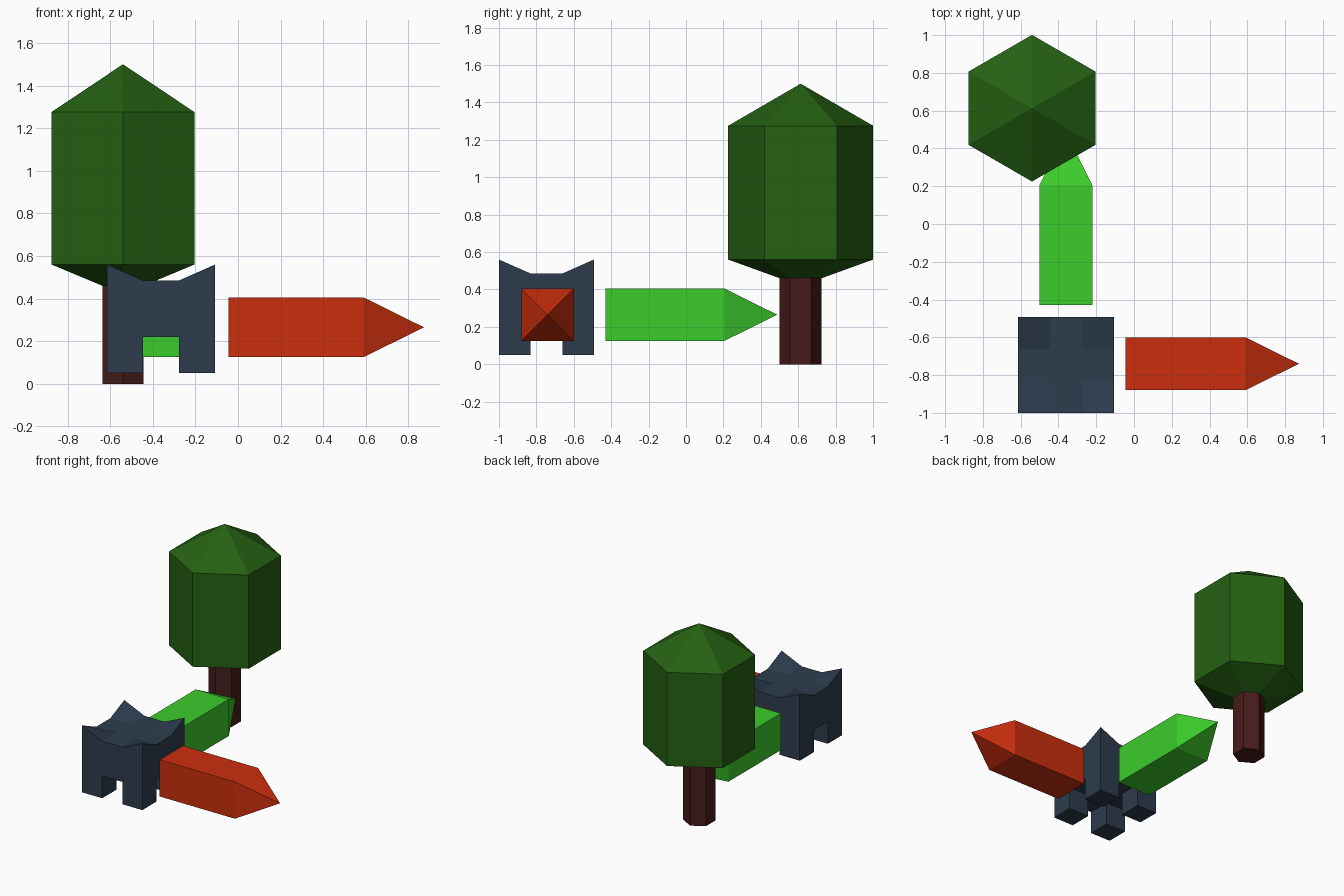
import bpy, bmesh, math

if "Cube" in bpy.data.objects:
    bpy.data.objects.remove(bpy.data.objects["Cube"])


def finish(bm, name, color):
    bmesh.ops.recalc_face_normals(bm, faces=bm.faces[:])
    mesh = bpy.data.meshes.new(name)
    bm.to_mesh(mesh)
    bm.free()
    mat = bpy.data.materials.new(name + "_color")
    mat.diffuse_color = (*color, 1)
    mat.use_nodes = True
    mat.node_tree.nodes["Principled BSDF"].inputs["Base Color"].default_value = mat.diffuse_color
    mesh.materials.append(mat)
    obj = bpy.data.objects.new(name, mesh)
    bpy.context.collection.objects.link(obj)
    return obj


def stacked(name, sides, rings, color, turn):
    """Prism stack along z from (radius, z) rings; radius 0 makes a point."""
    bm = bmesh.new()
    previous = None
    for r, z in rings:
        if r == 0:
            ring = [bm.verts.new((0, 0, z))] * sides
        else:
            ring = [bm.verts.new((r * math.cos(turn + math.tau * i / sides),
                                  r * math.sin(turn + math.tau * i / sides), z))
                    for i in range(sides)]
        if previous is None:
            bm.faces.new(ring)
        else:
            for i in range(sides):
                j = (i + 1) % sides
                quad = [previous[i], previous[j], ring[j], ring[i]]
                bm.faces.new(list(dict.fromkeys(quad)))
        previous = ring
    if rings[-1][0]:
        bm.faces.new(previous)
    return finish(bm, name, color)


# Tree: hexagonal trunk and crown
tree_at = (-0.54, 0.613, 0)
trunk = stacked("tree_trunk", 6, [(0.112, 0), (0.112, 0.465)],
                (0.06, 0.012, 0.01), math.pi / 2)
crown = stacked("tree_crown", 6,
                [(0.112, 0.46), (0.388, 0.56), (0.388, 1.275), (0, 1.5)],
                (0.018, 0.12, 0.006), math.pi / 2)
trunk.location = crown.location = tree_at

# Axis pointers: square bars with pyramid tips
half = 0.14 * math.sqrt(2)
bar = [(half, 0), (half, 0.635), (0, 0.918)]
red = stacked("red_pointer", 4, bar, (0.6, 0.028, 0.004), math.pi / 4)
red.rotation_euler = (0, math.pi / 2, 0)
red.location = (-0.045, -0.74, 0.265)
green = stacked("green_pointer", 4, bar, (0.045, 0.6, 0.025), math.pi / 4)
green.rotation_euler = (-math.pi / 2, 0, 0)
green.location = (-0.361, -0.43, 0.265)

# Central block: slab with four legs and raised top corners
bm = bmesh.new()
bmesh.ops.create_grid(bm, x_segments=3, y_segments=3, size=0.254)
base = bm.faces[:]
for v in bm.verts:
    v.co.z = 0.22
up = bmesh.ops.extrude_face_region(bm, geom=base, use_keep_orig=True)
for v in [g for g in up["geom"] if isinstance(g, bmesh.types.BMVert)]:
    is_corner = abs(v.co.x) > 0.2 and abs(v.co.y) > 0.2
    v.co.z = 0.56 if is_corner else 0.485
corners = []
for f in bm.faces:
    c = f.calc_center_median()
    if abs(c.x) > 0.1 and abs(c.y) > 0.1 and abs(c.z - 0.22) < 0.001:
        corners.append(f)
legs = bmesh.ops.extrude_discrete_faces(bm, faces=corners)
for f in legs["faces"]:
    for v in f.verts:
        v.co.z = 0.05
block = finish(bm, "legged_block", (0.026, 0.045, 0.075))
block.location = (-0.361, -0.746, 0)
